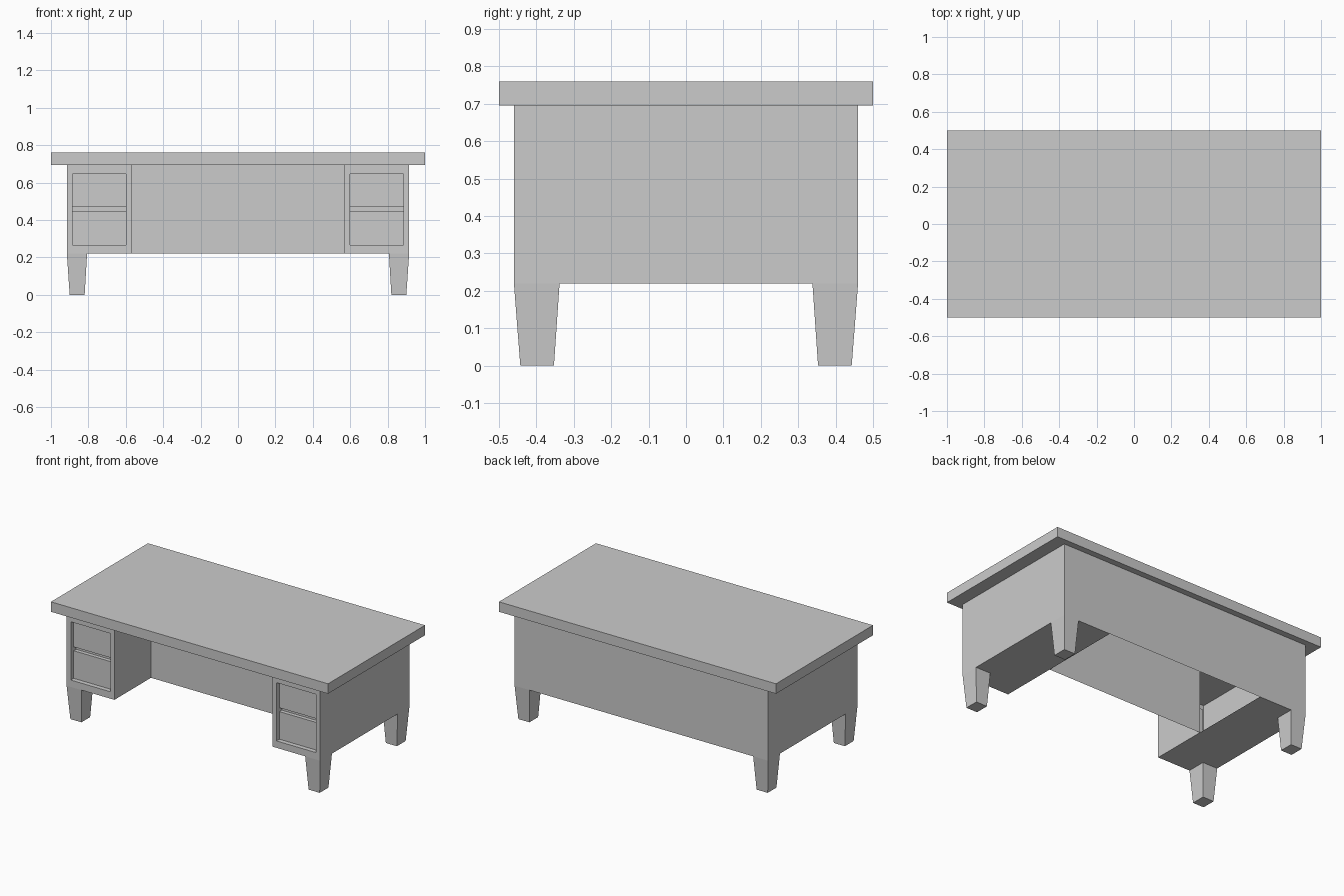
import bpy, bmesh

if "Cube" in bpy.data.objects:
    bpy.data.objects.remove(bpy.data.objects["Cube"])

W, D = 0.915, 0.46          # body half width and half depth
Z0, Z1 = 0.22, 0.695        # body bottom and top
KNEE = 0.57                 # half width of the kneehole
MODESTY_Y = -0.083


def finish(name, bm, mirror="", flip=False):
    bmesh.ops.recalc_face_normals(bm, faces=bm.faces) if flip is None else None
    me = bpy.data.meshes.new(name)
    bm.to_mesh(me)
    bm.free()
    ob = bpy.data.objects.new(name, me)
    bpy.context.collection.objects.link(ob)
    if mirror:
        m = ob.modifiers.new("Mirror", 'MIRROR')
        m.use_axis = ('X' in mirror, 'Y' in mirror, False)
        m.use_mirror_merge = False
    return ob


def wall(name, path, mirror=""):
    """Upright sheet following a plan path, outside on the right-hand side."""
    bm = bmesh.new()
    lo = [bm.verts.new((x, y, Z0)) for x, y in path]
    hi = [bm.verts.new((x, y, Z1)) for x, y in path]
    for i in range(len(path) - 1):
        bm.faces.new((lo[i], lo[i + 1], hi[i + 1], hi[i]))
    return finish(name, bm, mirror)


# Desk top
bm = bmesh.new()
bmesh.ops.create_cube(bm, size=1)
bmesh.ops.scale(bm, vec=(2, 1, 0.065), verts=bm.verts)
bmesh.ops.translate(bm, vec=(0, 0, 0.7275), verts=bm.verts)
finish("desk_top", bm)

# Body panels
wall("side_and_back_panel", [(W, -D), (W, D), (-W, D), (-W, -D)])
wall("pedestal_inner_side", [(KNEE, MODESTY_Y), (KNEE, -D)], "X")
wall("modesty_panel", [(-KNEE, MODESTY_Y), (KNEE, MODESTY_Y)])

# Pedestal floors
bm = bmesh.new()
bm.faces.new([bm.verts.new((x, y, Z0)) for x, y in
              ((KNEE, -D), (KNEE, D), (W, D), (W, -D))])
finish("pedestal_floor", bm, "X")

# Pedestal fronts: recessed drawers with a deeper groove between them
xs = [KNEE, 0.60, 0.885, W]
zs = [Z0, 0.265, 0.445, 0.47, 0.645, Z1]
bm = bmesh.new()
grid = [[bm.verts.new((x, -D, z)) for x in xs] for z in zs]
cells = {}
for j in range(len(zs) - 1):
    for i in range(len(xs) - 1):
        cells[i, j] = bm.faces.new((grid[j][i], grid[j][i + 1],
                                    grid[j + 1][i + 1], grid[j + 1][i]))


def push(faces, depth):
    geom = bmesh.ops.extrude_face_region(bm, geom=faces)["geom"]
    bmesh.ops.translate(bm, vec=(0, depth, 0),
                        verts=[g for g in geom if isinstance(g, bmesh.types.BMVert)])
    old = [f for f in faces if f.is_valid]
    new = [g for g in geom if isinstance(g, bmesh.types.BMFace)]
    bmesh.ops.delete(bm, geom=[f for f in old if f not in new], context='FACES')
    return new


drawers = push([cells[1, j] for j in (1, 2, 3)], 0.03)
groove = [f for f in drawers if abs(f.calc_center_median().z - 0.4575) < 0.01]
push(groove, 0.025)
finish("drawer_front", bm, "X")

# Tapered legs, flush with the body corners
bm = bmesh.new()
top = [bm.verts.new((x, y, Z0)) for x, y in
       ((0.807, 0.338), (W, 0.338), (W, D), (0.807, D))]
bot = [bm.verts.new((x, y, 0)) for x, y in
       ((0.82, 0.353), (0.90, 0.353), (0.90, 0.443), (0.82, 0.443))]
for i in range(4):
    k = (i + 1) % 4
    bm.faces.new((bot[i], bot[k], top[k], top[i]))
bm.faces.new(bot[::-1])
finish("leg", bm, "XY")
